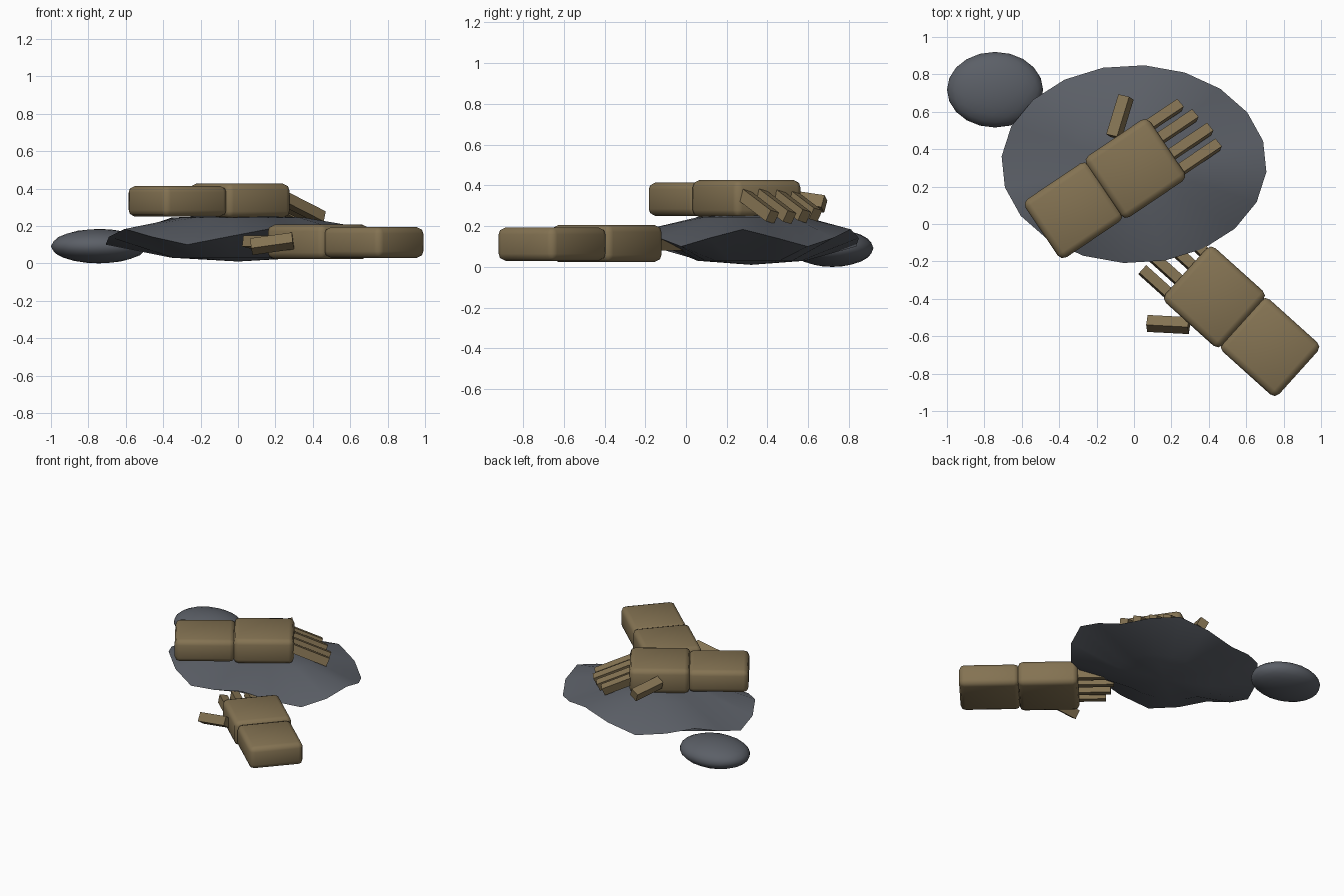
import bpy, bmesh, math
from math import radians, sin, cos
from mathutils import Matrix, Vector

if "Cube" in bpy.data.objects:
    bpy.data.objects.remove(bpy.data.objects["Cube"], do_unlink=True)


def make_material(name, rgb):
    mat = bpy.data.materials.new(name)
    mat.use_nodes = True
    mat.diffuse_color = (*rgb, 1)
    bsdf = next(n for n in mat.node_tree.nodes if n.type == 'BSDF_PRINCIPLED')
    bsdf.inputs["Base Color"].default_value = (*rgb, 1)
    bsdf.inputs["Roughness"].default_value = 0.8
    return mat


BROWN = make_material("worn brown", (0.23, 0.17, 0.085))
SLATE = make_material("slate grey", (0.105, 0.115, 0.135))


def add_object(name, bm, mat, matrix=Matrix()):
    bmesh.ops.recalc_face_normals(bm, faces=bm.faces)
    mesh = bpy.data.meshes.new(name)
    bm.to_mesh(mesh)
    bm.free()
    mesh.materials.append(mat)
    obj = bpy.data.objects.new(name, mesh)
    obj.matrix_world = matrix
    bpy.context.collection.objects.link(obj)
    return obj


def smooth_by_angle(obj, degrees):
    bpy.ops.object.select_all(action='DESELECT')
    obj.select_set(True)
    bpy.context.view_layer.objects.active = obj
    bpy.ops.object.shade_smooth_by_angle(angle=radians(degrees))


def box(name, size, matrix, bevel=0):
    bm = bmesh.new()
    bmesh.ops.create_cube(bm, size=1)
    bmesh.ops.scale(bm, vec=size, verts=bm.verts)
    obj = add_object(name, bm, BROWN, matrix)
    if bevel:
        obj.data.shade_smooth()
        mod = obj.modifiers.new("soft_edges", 'BEVEL')
        mod.width = bevel
        mod.segments = 2
    return obj


def turn(degrees, axis):
    return Matrix.Rotation(radians(degrees), 4, axis)


# Broad slab: stacked rings, with a rim that zigzags up and down
def slab():
    bm = bmesh.new()
    sides = 20
    levels = [(0.5, 0.03, 0), (1, 0.142, 0.042), (0.5, 0.245, 0)]
    rings = []
    for radius, height, wave in levels:
        ring = []
        for i in range(sides):
            a = math.tau * i / sides
            t = a - radians(4.5)
            ring.append(bm.verts.new((0.71 * radius * cos(t),
                                      0.53 * radius * sin(t),
                                      height + wave * cos(5 * a))))
        rings.append(ring)
    bottom = bm.verts.new((0, 0, 0.01))
    top = bm.verts.new((0, 0, 0.26))
    for i in range(sides):
        j = (i + 1) % sides
        for low, high in zip(rings, rings[1:]):
            bm.faces.new((low[i], low[j], high[j], high[i]))
        bm.faces.new((bottom, rings[0][j], rings[0][i]))
        bm.faces.new((top, rings[-1][i], rings[-1][j]))
    obj = add_object("broad_stone", bm, SLATE, Matrix.Translation((0, 0.32, 0)))
    smooth_by_angle(obj, 30)


slab()

# Small round stone
bm = bmesh.new()
bmesh.ops.create_icosphere(bm, subdivisions=3, radius=1)
bmesh.ops.scale(bm, vec=(0.257, 0.202, 0.092), verts=bm.verts)
small = add_object("small_stone", bm, SLATE, Matrix.Translation((-0.743, 0.718, 0.092)))
smooth_by_angle(small, 40)


# Hand: forearm and palm blocks, four fingers and a thumb, pointing along local x
def hand(name, palm, heading, pitch, drop, finger_roll, thumb_roll):
    base = Matrix.Translation(palm) @ turn(heading, 'Z')
    box(name + "_forearm", (0.41, 0.375, 0.165),
        base @ Matrix.Translation((-0.4, 0, -0.003)), 0.035)
    box(name + "_palm", (0.41, 0.395, 0.183), base, 0.035)
    start = 0.13
    tips = [(0.435, -0.14), (0.445, -0.045), (0.42, 0.06), (0.385, 0.15)]
    for i, (tip, side) in enumerate(tips):
        place = Matrix.Translation(((start + tip) / 2, side, drop))
        length = (tip - start) / cos(radians(pitch))
        box(f"{name}_finger_{i + 1}", (length, 0.055, 0.06),
            base @ place @ turn(pitch, 'Y') @ turn(finger_roll, 'X'))
    box(name + "_thumb", (0.225, 0.065, 0.065),
        base @ Matrix.Translation((0.085, 0.275, -0.01))
        @ turn(39, 'Z') @ turn(8, 'Y') @ turn(thumb_roll, 'X'))


hand("upper_hand", Vector((0.008, 0.297, 0.335)), 34, 23, -0.025, -14, -25)
hand("lower_hand", Vector((0.43, -0.39, 0.115)), 138, 0, 0, 10, 35)
